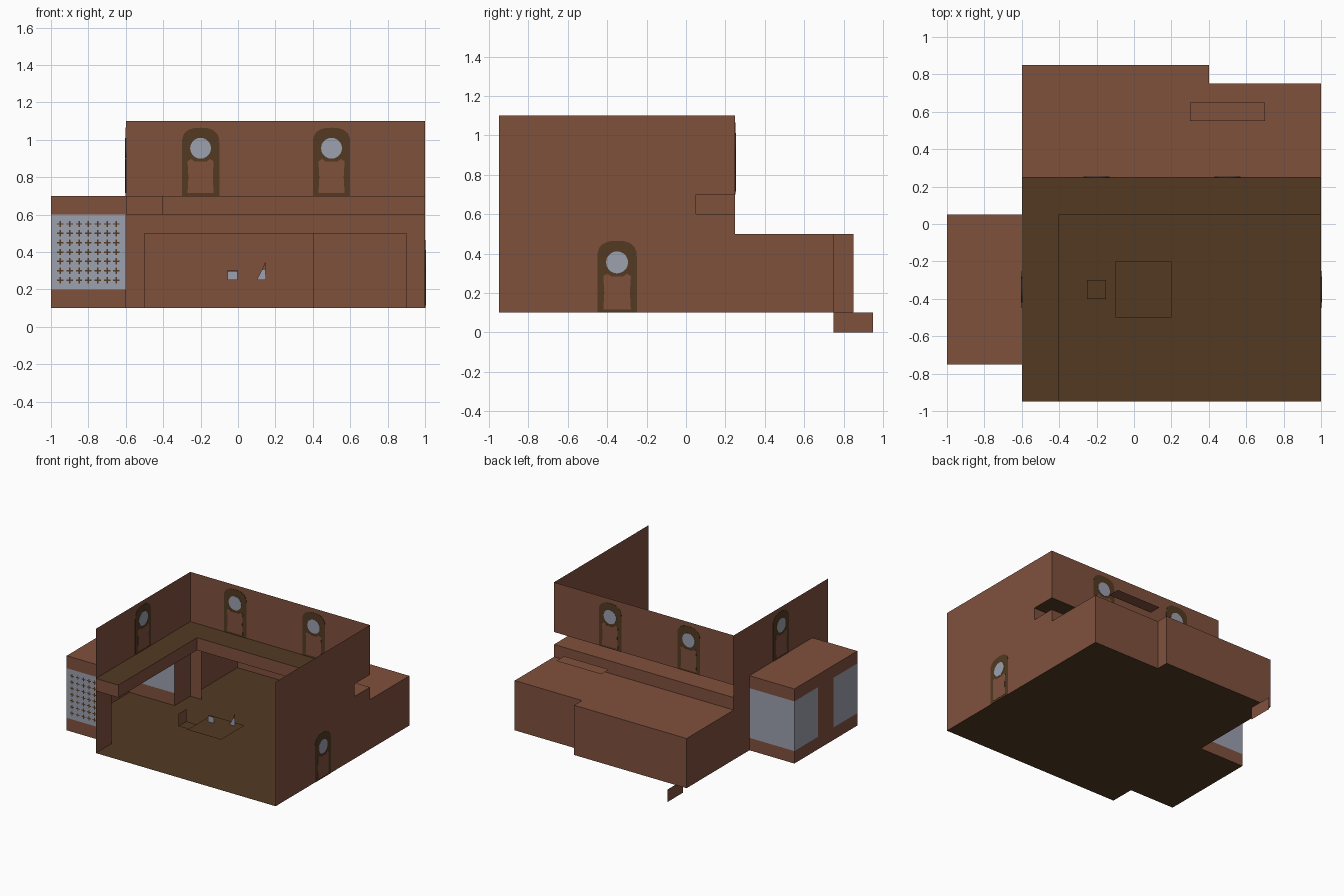
import bpy, math

if "Cube" in bpy.data.objects:
    bpy.data.objects.remove(bpy.data.objects["Cube"])


def material(name, rgb):
    m = bpy.data.materials.new(name)
    m.diffuse_color = (*rgb, 1.0)
    m.use_nodes = True
    m.node_tree.nodes["Principled BSDF"].inputs["Base Color"].default_value = m.diffuse_color
    return m


BROWN = material("brick_brown", (0.216, 0.082, 0.046))
OLIVE = material("dark_wood", (0.084, 0.042, 0.016))
GLASS = material("grey_glass", (0.335, 0.355, 0.425))


def make(name, verts, faces, mat):
    me = bpy.data.meshes.new(name)
    me.from_pydata(verts, [], faces)
    me.materials.append(mat)
    me.update()
    ob = bpy.data.objects.new(name, me)
    bpy.context.collection.objects.link(ob)
    return ob


def panels(name, mat, *rects):
    """Flat rectangles, each (x0, x1, y0, y1, z0, z1) with one pair equal."""
    verts, faces = [], []
    for x0, x1, y0, y1, z0, z1 in rects:
        n = len(verts)
        if z0 == z1:
            verts += [(x0, y0, z0), (x1, y0, z0), (x1, y1, z0), (x0, y1, z0)]
        else:
            verts += [(x0, y0, z0), (x1, y1, z0), (x1, y1, z1), (x0, y0, z1)]
        faces.append((n, n + 1, n + 2, n + 3))
    return make(name, verts, faces, mat)


def plate(name, mat, pts, along, origin, half):
    """Thin profile plate showing on both sides of a wall running along x or y."""
    ox, oy, oz = origin
    n = len(pts)
    verts = []
    for s in (-half, half):
        for u, v in pts:
            verts.append((ox + u, oy + s, oz + v) if along == "x" else (ox + s, oy + u, oz + v))
    faces = [tuple(range(n))[::-1], tuple(range(n, 2 * n))]
    faces += [(i, (i + 1) % n, n + (i + 1) % n, n + i) for i in range(n)]
    if along == "y":
        faces = [f[::-1] for f in faces]
    return make(name, verts, faces, mat)


def arched_door(name, along, origin):
    arch = [(-0.1, 0.0), (0.1, 0.0)]
    for i in range(13):
        a = math.pi * i / 12
        c, s = math.cos(a), math.sin(a)
        arch.append((0.1 * math.copysign(abs(c) ** 0.8, c), 0.285 + 0.08 * s ** 0.8 if s > 1e-6 else 0.285))
    lower = [(-0.07, 0.015), (0.07, 0.015), (0.065, 0.1), (0.07, 0.185), (0.05, 0.198),
             (0.03, 0.183), (-0.03, 0.183), (-0.05, 0.198), (-0.07, 0.185), (-0.065, 0.1)]
    disc = [(0.056 * math.cos(math.tau * i / 20), 0.255 + 0.056 * math.sin(math.tau * i / 20)) for i in range(20)]
    plate(name + "_frame", OLIVE, arch, along, origin, 0.002)
    plate(name + "_lower_panel", BROWN, lower, along, origin, 0.004)
    plate(name + "_round_window", GLASS, disc, along, origin, 0.004)


# Floors of hall, back room and side bay
panels("floor", OLIVE,
       (-0.6, 1, -0.95, 0.75, 0.1, 0.1),
       (-0.6, 0.4, 0.75, 0.85, 0.1, 0.1),
       (-1, -0.6, -0.75, 0.05, 0.1, 0.1))

# Hall walls, with openings to the side bay and back room
panels("right_wall", BROWN,
       (1, 1, -0.95, 0.05, 0.1, 1.1),
       (1, 1, 0.05, 0.25, 0.1, 0.6),
       (1, 1, 0.05, 0.25, 0.7, 1.1))
panels("left_wall", BROWN,
       (-0.6, -0.6, -0.95, -0.75, 0.1, 0.6),
       (-0.6, -0.6, 0.05, 0.25, 0.1, 0.6),
       (-0.6, -0.6, -0.95, 0.25, 0.6, 1.1))
panels("back_wall", BROWN,
       (-0.6, 1, 0.25, 0.25, 0.7, 1.1),
       (-0.6, 1, 0.25, 0.25, 0.5, 0.6),
       (-0.6, -0.5, 0.25, 0.25, 0.1, 0.5),
       (0.9, 1, 0.25, 0.25, 0.1, 0.5))

# L-shaped balcony along the left and back walls
panels("balcony_floor", OLIVE,
       (-0.6, 1, 0.05, 0.25, 0.7, 0.7),
       (-0.6, -0.4, -0.95, 0.05, 0.7, 0.7))
panels("balcony_sides", BROWN,
       (-0.4, 1, 0.05, 0.05, 0.6, 0.7),
       (-0.4, -0.4, -0.95, 0.05, 0.6, 0.7),
       (-0.6, -0.4, -0.95, -0.95, 0.6, 0.7),
       (-0.6, 1, 0.05, 0.25, 0.6, 0.6),
       (-0.6, -0.4, -0.95, 0.05, 0.6, 0.6))

# Low back room
panels("back_room", BROWN,
       (-0.6, -0.6, 0.25, 0.85, 0.1, 0.5),
       (-0.6, 0.4, 0.85, 0.85, 0.1, 0.5),
       (0.4, 0.4, 0.75, 0.85, 0.1, 0.5),
       (0.4, 1, 0.75, 0.75, 0.1, 0.5),
       (1, 1, 0.25, 0.75, 0.1, 0.5),
       (-0.6, 1, 0.25, 0.75, 0.5, 0.5),
       (-0.6, 0.4, 0.75, 0.85, 0.5, 0.5))
panels("roof_flap", BROWN, (0.3, 0.7, 0.55, 0.65, 0.7, 0.7))
panels("back_step_side", BROWN, (-0.5, -0.5, 0.75, 0.95, 0, 0.1))

# Glazed side bay
bay = [(-1, -0.6, -0.75, -0.05 - 0.7), (-1, -0.6, 0.05, 0.05), (-1, -1, -0.75, 0.05)]
bay[0] = (-1, -0.6, -0.75, -0.75)
panels("bay_walls", BROWN,
       *[(*b, z, z + 0.1) for b in bay for z in (0.1, 0.6)],
       (-1, -1, -0.45, -0.25, 0.2, 0.6),
       (-1, -0.6, -0.75, 0.05, 0.7, 0.7))
panels("bay_windows", GLASS,
       (*bay[0], 0.2, 0.6), (*bay[1], 0.2, 0.6),
       (-1, -1, -0.75, -0.45, 0.2, 0.6),
       (-1, -1, -0.25, 0.05, 0.2, 0.6))
# Small lattice crosses on the front bay window
crosses = []
for i in range(1, 8):
    for j in range(1, 8):
        x, z = -1 + 0.05 * i, 0.2 + 0.05 * j
        for a, b in ((0.017, 0.004), (0.004, 0.017)):
            crosses.append((x - a, x + a, -0.752, -0.752, z - b, z + b))
panels("window_lattice", OLIVE, *crosses)

# Arched doors
arched_door("back_door_left", "x", (-0.2, 0.25, 0.7))
arched_door("back_door_right", "x", (0.5, 0.25, 0.7))
arched_door("left_door", "y", (-0.6, -0.35, 0.7))
arched_door("right_door", "y", (1, -0.35, 0.1))

# Table, chair and tableware
panels("table_top", OLIVE, (-0.1, 0.2, -0.5, -0.2, 0.25, 0.25))
panels("chair_seat", OLIVE, (-0.25, -0.15, -0.4, -0.3, 0.2, 0.2))
panels("chair_back", BROWN, (-0.25, -0.25, -0.4, -0.3, 0.2, 0.3))
panels("cup", GLASS, (-0.055, -0.003, -0.3, -0.3, 0.25, 0.293))
panels("cup_rim", BROWN, (-0.055, -0.003, -0.3, -0.3, 0.293, 0.303))
make("bottle", [(0.1, -0.25, 0.25), (0.15, -0.25, 0.25), (0.147, -0.25, 0.305), (0.128, -0.25, 0.305)],
     [(0, 1, 2, 3)], GLASS)
make("bottle_neck", [(0.128, -0.25, 0.305), (0.147, -0.25, 0.305), (0.147, -0.25, 0.35)],
     [(0, 1, 2)], BROWN)
